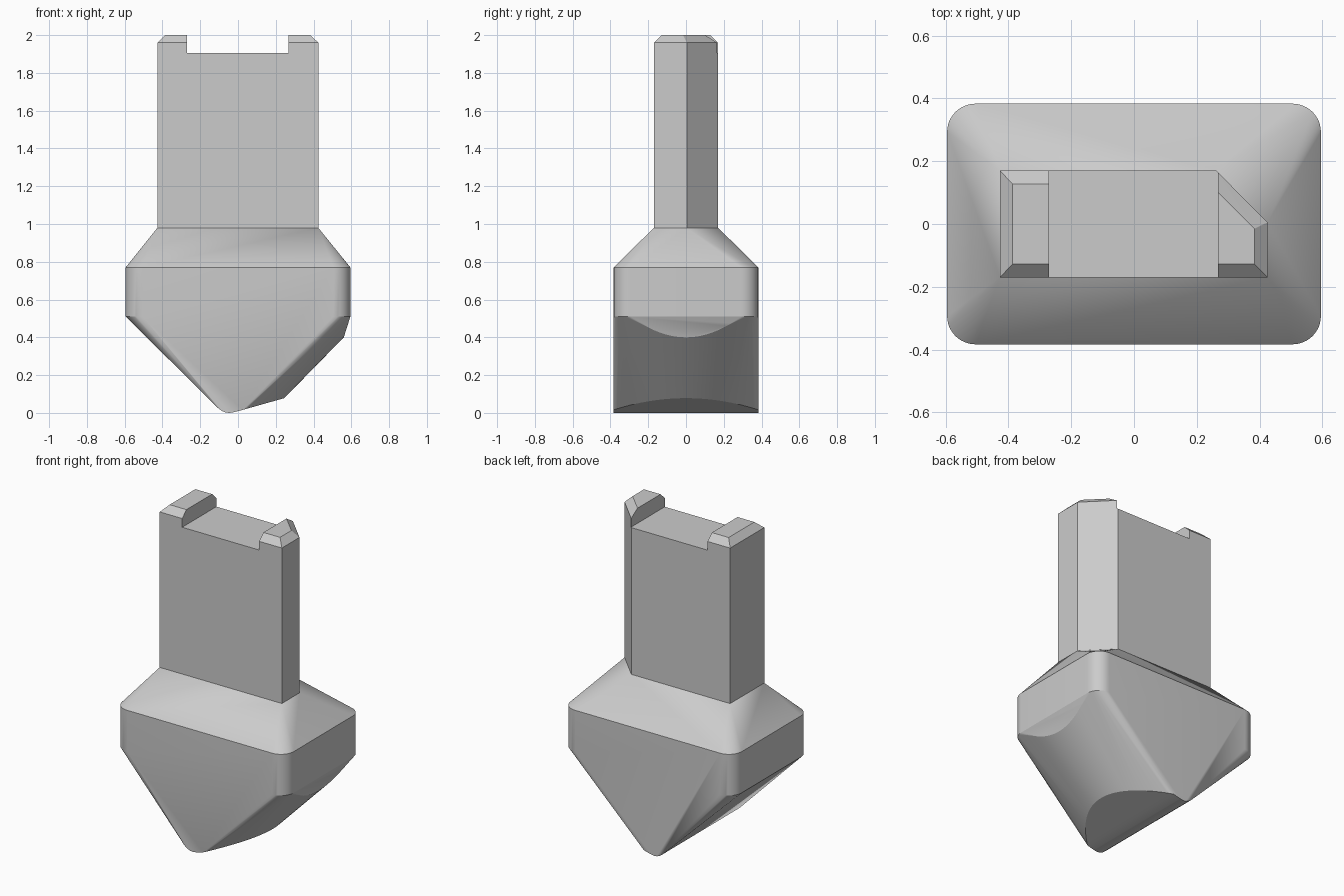
import bpy, bmesh
from math import cos, sin, pi, radians

if "Cube" in bpy.data.objects:
    bpy.data.objects.remove(bpy.data.objects["Cube"], do_unlink=True)

grey = bpy.data.materials.new("light grey")
grey.use_nodes = True
grey.diffuse_color = (0.6, 0.6, 0.6, 1)
grey.node_tree.nodes["Principled BSDF"].inputs["Base Color"].default_value = (0.6, 0.6, 0.6, 1)


def hull(name, points):
    """Convex solid around a cloud of construction points."""
    bm = bmesh.new()
    for p in points:
        bm.verts.new(p)
    bmesh.ops.convex_hull(bm, input=bm.verts)
    bmesh.ops.delete(bm, geom=[v for v in bm.verts if not v.link_faces], context='VERTS')
    bmesh.ops.dissolve_limit(bm, angle_limit=radians(0.5), verts=bm.verts, edges=bm.edges)
    bmesh.ops.recalc_face_normals(bm, faces=bm.faces)
    mesh = bpy.data.meshes.new(name)
    bm.to_mesh(mesh)
    bm.free()
    mesh.materials.append(grey)
    ob = bpy.data.objects.new(name, mesh)
    bpy.context.collection.objects.link(ob)
    return ob


def activate(ob):
    bpy.ops.object.select_all(action='DESELECT')
    ob.select_set(True)
    bpy.context.view_layer.objects.active = ob


def at(outline, z):
    return [(x, y, z) for x, y in outline]


HX, HY, R = 0.595, 0.383, 0.09
SHOULDER, STEM_TOP = 0.98, 2.0

# Rounded rectangle of the body
rounded = []
for i, (sx, sy) in enumerate([(1, 1), (-1, 1), (-1, -1), (1, -1)]):
    for k in range(13):
        a = (i + k / 12) * pi / 2
        rounded.append((sx * (HX - R) + R * cos(a), sy * (HY - R) + R * sin(a)))

# Stem section with one chamfered corner, and the same section inset for the top bevel
stem = [(-0.427, -0.17), (0.425, -0.17), (0.425, 0.005), (0.262, 0.17), (-0.427, 0.17)]
stem_inset = [(-0.387, -0.128), (0.383, -0.128), (0.383, -0.015), (0.24, 0.128), (-0.387, 0.128)]

# Body: straight band, sloping shoulders and wedge point
points = at(rounded, 0.77) + at(rounded, 0.51) + at(stem, SHOULDER)
tip = [(-0.105, 0.025), (-0.085, 0.01), (-0.065, 0.002), (-0.045, 0), (-0.02, 0.004), (0.025, 0.016)]
points += [(x, y, z) for x, z in tip for y in (-HY, HY)]

# Convex bulge on one slope of the wedge
STEPS = 32
for k in range(STEPS + 1):
    y = HY * (2 * k / STEPS - 1)
    bulge = 1 - (y / HY) ** 2
    points.append((0.025 + 0.22 * bulge, y, 0.016 + 0.062 * bulge))
    drop = (bulge - 0.43) / 0.57
    if drop > 0:
        points.append((HX - 0.035 * drop, y, 0.51 - 0.11 * drop))
body = hull("wedge_body", points)

# Stem with bevelled top and a slot between two lugs
shaft = hull("stem", at(stem, SHOULDER) + at(stem, 1.96) + at(stem_inset, STEM_TOP))
slot = hull("slot_cutter", [(x, y, z) for x in (-0.27, 0.267) for y in (-0.4, 0.4) for z in (1.905, 2.2)])
cut = shaft.modifiers.new("slot", 'BOOLEAN')
cut.operation = 'DIFFERENCE'
cut.solver = 'EXACT'
cut.object = slot
activate(shaft)
bpy.ops.object.modifier_apply(modifier=cut.name)
bpy.data.objects.remove(slot, do_unlink=True)

# Smooth the rounded corners and bulge, keep the edges crisp
activate(body)
bpy.ops.object.shade_smooth_by_angle(angle=radians(17))
